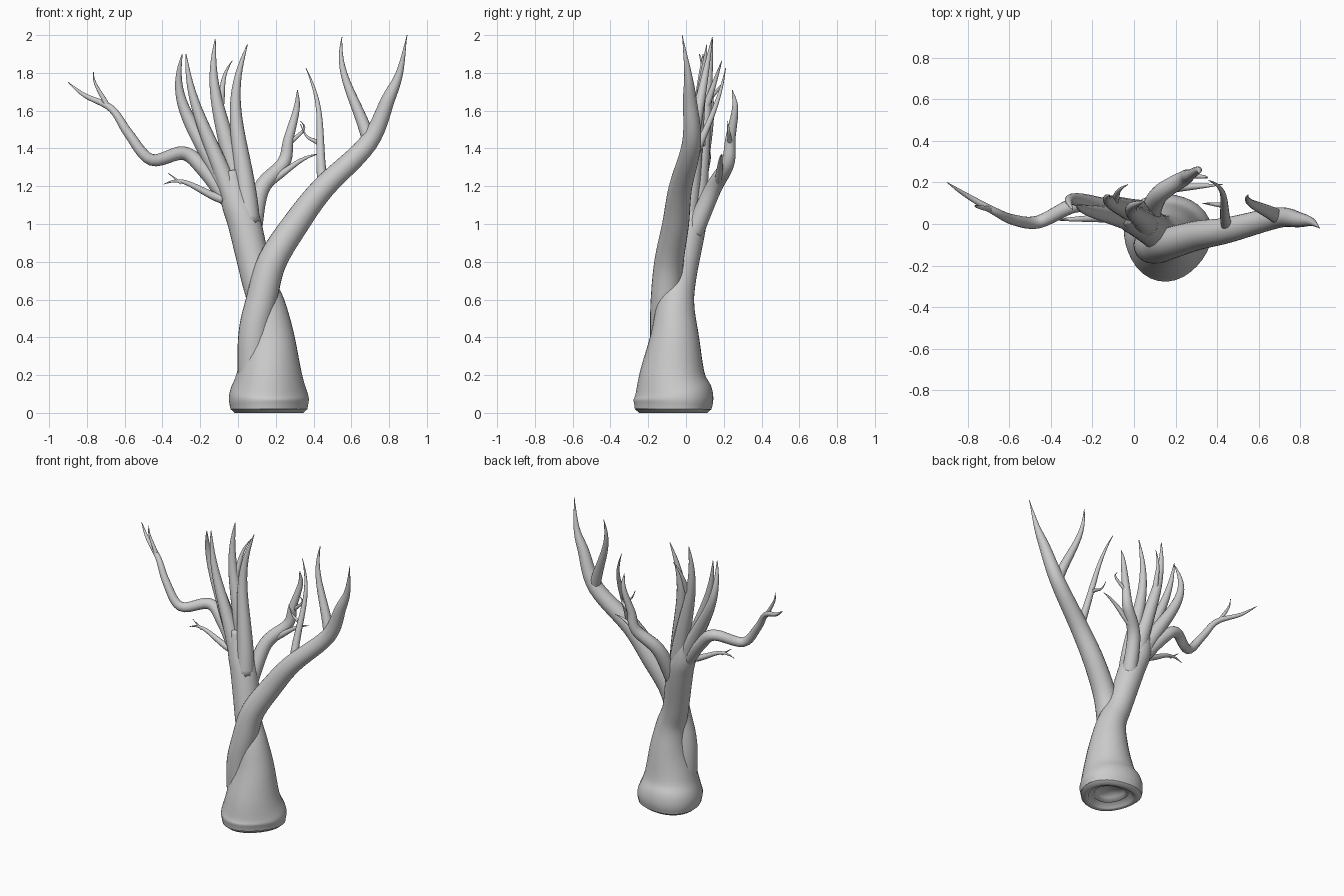
import bpy, bmesh, math
from mathutils import Vector

if "Cube" in bpy.data.objects:
    bpy.data.objects.remove(bpy.data.objects["Cube"])


def lobe(a, z):
    # gentle root lobes that fade out above the flare
    return 1 + 0.05 * max(0, 1 - z / 0.35) * math.cos(3 * (a + 1.75))


def smooth_path(pts, steps=6):
    # Catmull-Rom spline through points of any dimension
    p = [Vector(q) for q in pts]
    p = [2 * p[0] - p[1]] + p + [2 * p[-1] - p[-2]]
    out = []
    for i in range(1, len(p) - 2):
        a, b, c, d = p[i - 1:i + 3]
        for s in range(steps):
            t = s / steps
            out.append(0.5 * (2 * b + (c - a) * t + (2 * a - 5 * b + 4 * c - d) * t * t
                              + (3 * b - a - 3 * c + d) * t ** 3))
    return out + [p[-2]]


def finish(name, bm):
    bmesh.ops.recalc_face_normals(bm, faces=bm.faces)
    me = bpy.data.meshes.new(name)
    bm.to_mesh(me)
    bm.free()
    for f in me.polygons:
        f.use_smooth = True
    bpy.context.collection.objects.link(bpy.data.objects.new(name, me))


def skin(bm, rings):
    n = len(rings[0])
    for r0, r1 in zip(rings, rings[1:]):
        for i in range(n):
            j = (i + 1) % n
            bm.faces.new((r0[i], r0[j], r1[j], r1[i]))
    bm.faces.new(rings[-1])


def tube(name, path, radii, sides=14, lobed=False):
    # sweep a circle along the path without twisting
    bm = bmesh.new()
    rings = []
    u = Vector((1, 0, 0))
    last = len(path) - 1
    for i, (q, rad) in enumerate(zip(path, radii)):
        t = (path[min(i + 1, last)] - path[max(i - 1, 0)]).normalized()
        u = u - t * u.dot(t)
        if u.length < 0.05:
            u = t.orthogonal()
        u.normalize()
        v = t.cross(u)
        ring = []
        for k in range(sides):
            a = math.tau * k / sides
            r = max(rad, 0.002) * (lobe(a, q.z) if lobed else 1)
            ring.append(bm.verts.new(q + (u * math.cos(a) + v * math.sin(a)) * r))
        rings.append(ring)
    skin(bm, rings)
    if not lobed:
        bm.faces.new(rings[0][::-1])
    finish(name, bm)


def limb(name, pts, r, early=1.0, late=0.7, sides=16):
    # tapering limb through given points
    path = smooth_path(pts)
    n = len(path) - 1
    tube(name, path, [r * (1 - (i / n) ** early) ** late for i in range(n + 1)], sides)


def shoot(name, start, tip, bow, r):
    # tapering shoot from start to tip, bowed most past its middle
    a, b, w = Vector(start), Vector(tip), Vector(bow)
    ts = [i / 24 for i in range(25)]
    tube(name, [a.lerp(b, t) + w * math.sin(math.pi * t ** 1.7) for t in ts],
         [r * (1 - t) ** 0.7 for t in ts])


# Main trunk with flared foot, leaning left as it rises
trunk = smooth_path([(.16, -.06, .02, .203), (.16, -.06, .09, .21), (.165, -.07, .2, .175),
                     (.17, -.06, .4, .13), (.15, -.055, .57, .10), (.10, -.03, .72, .085),
                     (.035, .02, 1.0, .088), (-.01, .04, 1.13, .08), (-.04, .05, 1.28, .05)])
tube("back_trunk", [q.to_3d() for q in trunk], [q[3] for q in trunk], 32, True)

# Stepped hollow underside
bm = bmesh.new()
rings = []
for r, z in [(.203, .02), (.18, 0), (.15, .005), (.14, .05), (.11, .025), (.10, .06)]:
    rings.append([bm.verts.new((.16 + r * lobe(a, z) * math.cos(a),
                                -.06 + r * lobe(a, z) * math.sin(a), z))
                  for a in (math.tau * k / 32 for k in range(32))])
skin(bm, rings)
finish("hollow_base", bm)

# Second trunk crossing in front and sweeping right
limb("front_trunk", [(.085, -.09, .1), (.085, -.105, .4), (.125, -.105, .6), (.18, -.09, .8),
                     (.305, -.055, 1), (.45, -.03, 1.19), (.69, .03, 1.43), (.795, .02, 1.66),
                     (.855, .01, 1.8), (.895, -.02, 2)], .085, 2.2, 1, 24)

# Crooked limbs to the left and rear
limb("left_limb", [(-.03, .04, 1.1), (-.18, .08, 1.29), (-.29, .09, 1.375), (-.46, .01, 1.34),
                   (-.58, .02, 1.48), (-.67, .06, 1.61), (-.81, .14, 1.68), (-.9, .2, 1.75)], .046)
limb("rear_limb", [(.07, .03, .93), (.12, .14, 1.18), (.24, .22, 1.32), (.268, .235, 1.45),
                   (.31, .26, 1.61), (.315, .245, 1.71)], .052)

# Upright crown shoots
shoot("crown_left_outer", (-.01, .04, 1.08), (-.295, .07, 1.9), (-.09, .06, 0), .062)
shoot("crown_left_inner", (-.02, .02, 1.1), (-.275, .09, 1.9), (-.035, 0, 0), .055)
shoot("crown_middle", (.02, .05, 1.1), (-.12, .14, 1.98), (-.045, 0, 0), .062)
shoot("crown_middle_fork", (-.1, .1, 1.6), (-.03, .19, 1.865), (-.02, 0, 0), .022)
shoot("crown_right", (.055, 0, 1), (.05, .11, 1.95), (-.065, 0, 0), .062)

# Forks and twigs
shoot("right_fork", (.7, .03, 1.42), (.55, .14, 1.99), (-.04, 0, 0), .038)
shoot("inner_twig", (.45, -.02, 1.2), (.36, .21, 1.825), (.035, .02, 0), .028)
shoot("inner_twig_fork", (.435, .09, 1.42), (.33, .1, 1.53), (0, 0, -.03), .014)
shoot("left_limb_fork", (-.69, .07, 1.62), (-.765, .09, 1.805), (-.015, 0, 0), .015)
shoot("low_left_twig", (-.08, .03, 1.13), (-.395, .02, 1.21), (0, 0, .04), .024)
shoot("low_left_twig_fork", (-.3, .02, 1.215), (-.37, .02, 1.27), (0, 0, 0), .008)
shoot("rear_limb_hook", (.262, .235, 1.41), (.33, .22, 1.545), (.04, 0, 0), .015)
shoot("rear_limb_twig", (.15, .17, 1.21), (.425, .19, 1.37), (0, 0, .02), .024)
